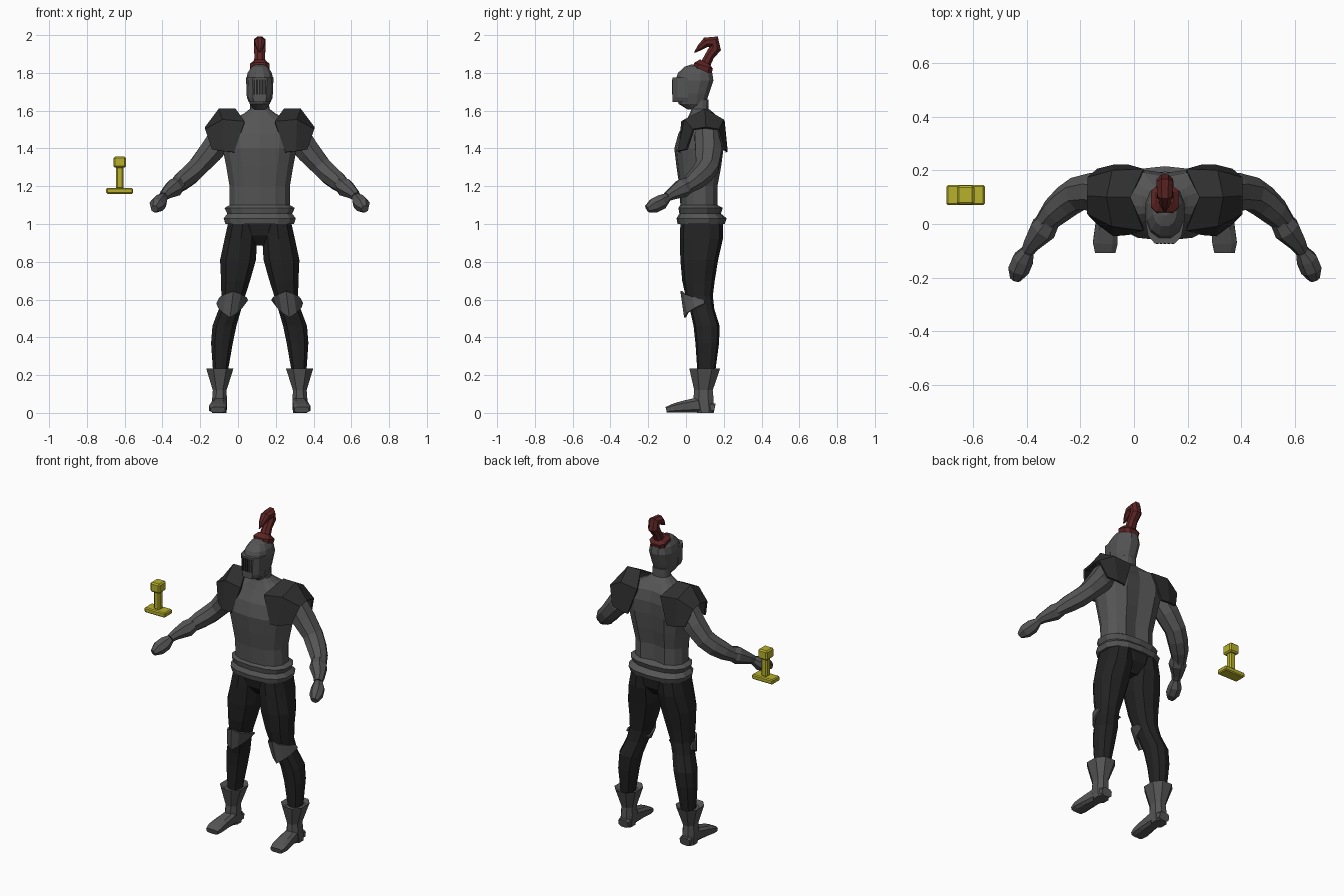
import bpy, bmesh, math
from mathutils import Vector

CX = 0.115  # body centre line


def material(name, color):
    m = bpy.data.materials.new(name)
    m.diffuse_color = (*color, 1)
    return m


STEEL = material("steel grey", (0.09, 0.09, 0.09))
DARK = material("dark plate", (0.028, 0.028, 0.028))
CLOTH = material("black cloth", (0.016, 0.016, 0.016))
RED = material("plume red", (0.11, 0.018, 0.018))
GOLD = material("yellow gold", (0.48, 0.44, 0.025))


def make(name, verts, faces, mat, mirror=False, x=CX, thick=0):
    bm = bmesh.new()
    vs = [bm.verts.new(v) for v in verts]
    for f in faces:
        bm.faces.new([vs[i] for i in f])
    bmesh.ops.recalc_face_normals(bm, faces=bm.faces)
    me = bpy.data.meshes.new(name)
    bm.to_mesh(me)
    bm.free()
    me.materials.append(mat)
    ob = bpy.data.objects.new(name, me)
    ob.location.x = x
    bpy.context.collection.objects.link(ob)
    if thick:
        s = ob.modifiers.new("thickness", 'SOLIDIFY')
        s.thickness = thick
        s.offset = 0
    if mirror:
        m = ob.modifiers.new("mirror", 'MIRROR')
        m.use_mirror_merge = False
    return ob


def unit_ring(n, e):
    pts = []
    for i in range(n):
        a = 2 * math.pi * (i + 0.5) / n
        c, s = math.cos(a), math.sin(a)
        pts.append((math.copysign(abs(c) ** e, c), math.copysign(abs(s) ** e, s)))
    return pts


def skin(rings, closed=True):
    """Verts and faces joining rings of equal length, ends capped."""
    n = len(rings[0])
    verts = [p for r in rings for p in r]
    faces = []
    for k in range(len(rings) - 1):
        for i in range(n if closed else n - 1):
            j = (i + 1) % n
            faces.append((k * n + i, k * n + j, k * n + n + j, k * n + n + i))
    if closed:
        faces += [tuple(range(n)), tuple(range(len(verts) - n, len(verts)))]
    return verts, faces


def loft(name, rows, mat, n=10, e=0.85, mirror=False):
    """Horizontal rings: (z, centre x, half width, front y, back y)."""
    rings = [[(cx + rx * u, (yf + yb) / 2 + (yb - yf) / 2 * v, z)
              for u, v in unit_ring(n, e)] for z, cx, rx, yf, yb in rows]
    return make(name, *skin(rings), mat, mirror)


def tube(name, rows, mat, ref, n=8, e=1, mirror=False):
    """Rings square to a path: (x, y, z, radius along ref, other radius)."""
    p = [Vector(r[:3]) for r in rows]
    rings = []
    for i, r in enumerate(rows):
        t = (p[min(i + 1, len(p) - 1)] - p[max(i - 1, 0)]).normalized()
        u = Vector(ref)
        u = (u - t * u.dot(t)).normalized()
        w = t.cross(u)
        rings.append([p[i] + u * a * r[3] + w * b * r[4] for a, b in unit_ring(n, e)])
    return make(name, *skin(rings), mat, mirror)


def box(name, x, y, z, mat, ox=0, bevel=0):
    ob = make(name, *skin([[(x[0], y[0], k), (x[1], y[0], k), (x[1], y[1], k), (x[0], y[1], k)]
                           for k in z]), mat, x=ox)
    if bevel:
        b = ob.modifiers.new("bevel", 'BEVEL')
        b.width = bevel
        b.segments = 1
    return ob


# Torso with belt folds, skirt hem and neck
torso = loft("torso", [
    (1.00, 0, .185, -.045, .205), (1.03, 0, .195, -.05, .215), (1.055, 0, .175, -.035, .185),
    (1.085, 0, .19, -.04, .195), (1.10, 0, .163, -.03, .175), (1.20, 0, .163, -.035, .175),
    (1.30, 0, .18, -.05, .195), (1.40, 0, .2, -.062, .21), (1.48, 0, .205, -.04, .215),
    (1.545, 0, .16, .0, .2), (1.585, 0, .085, .02, .15), (1.61, 0, .052, .03, .12),
    (1.66, 0, .05, .03, .12)], STEEL, n=14, e=0.8)
# Spine groove
for v in torso.data.vertices:
    if abs(v.co.x) < 0.01 and v.co.y > 0.1 and 1.1 < v.co.z < 1.56:
        v.co.y -= 0.025

# Helmet
loft("helmet", [
    (1.605, 0, .03, .01, .09), (1.635, 0, .055, -.04, .105), (1.69, 0, .069, -.06, .125),
    (1.76, 0, .075, -.06, .148), (1.80, 0, .066, -.045, .142), (1.832, 0, .045, -.01, .115),
    (1.845, 0, .018, .03, .08)], STEEL, n=12)


# Visor: faceted plate with slits
def visor_ring(z, k):
    half = [(.072 * k, .01), (.062 * k, -.045), (.038 * k, -.072)]
    return [(a, b, z) for a, b in half] + [(-a, b, z) for a, b in reversed(half)]


make("visor", *skin([visor_ring(1.645, .8), visor_ring(1.67, .95), visor_ring(1.775, 1)]), STEEL)
for i in range(-2, 3):
    x = i * 0.0145
    box("visor_slit", (x - .0045, x + .0045), (-.075, -.07), (1.685, 1.765), CLOTH, CX)

# Plume and its base
tube("plume_base", [(0, .085, 1.80, .05, .052), (0, .093, 1.838, .055, .054),
                    (0, .103, 1.855, .034, .034)], RED, (1, 0, 0), n=8, e=.6)
tube("plume", [(0, .095, 1.83, .034, .03), (0, .125, 1.89, .03, .027), (0, .155, 1.93, .033, .034),
               (0, .15, 1.965, .034, .036), (0, .105, 1.962, .03, .028), (0, .075, 1.935, .02, .018),
               (0, .045, 1.908, .003, .003)], RED, (1, 0, 0), n=8)

# Pauldrons: open shells over the shoulders
shell = [
    [(.135, -.035, 1.38), (.08, -.02, 1.54), (.128, .1, 1.605), (.08, .2, 1.54), (.135, .215, 1.38)],
    [(.19, -.04, 1.385), (.195, -.005, 1.55), (.215, .1, 1.605), (.195, .195, 1.55), (.19, .215, 1.385)],
    [(.25, .005, 1.395), (.285, .04, 1.5), (.285, .105, 1.51), (.285, .17, 1.5), (.25, .2, 1.395)]]
make("pauldron", *skin(shell, closed=False), DARK, mirror=True, thick=.012)

# Arms, gauntlets and fists
REF = (1, 0, 1)
tube("arm", [(.15, .105, 1.5, .05, .06), (.2, .115, 1.46, .075, .075), (.26, .12, 1.38, .068, .075),
             (.325, .112, 1.305, .057, .066), (.365, .085, 1.265, .057, .062),
             (.41, .045, 1.228, .052, .055), (.46, -.01, 1.185, .036, .036)], STEEL, REF, mirror=True)
tube("gauntlet_cuff", [(.43, .015, 1.21, .04, .042), (.455, -.02, 1.19, .05, .054),
                       (.497, -.075, 1.16, .032, .034), (.51, -.1, 1.145, .025, .026)],
     STEEL, REF, n=7, mirror=True)
tube("fist", [(.51, -.1, 1.142, .024, .026), (.528, -.13, 1.118, .042, .04),
              (.545, -.17, 1.098, .042, .04), (.557, -.205, 1.08, .02, .022)],
     STEEL, REF, n=7, mirror=True)

# Hips and legs
loft("hips", [(.885, 0, .05, .03, .14), (.94, 0, .13, -.015, .185), (1.02, 0, .172, -.03, .195)],
     CLOTH, n=12)
loft("leg", [
    (1.0, .09, .082, -.03, .195), (.92, .1, .09, -.032, .195), (.81, .115, .099, -.03, .17),
    (.70, .128, .08, -.02, .152), (.62, .14, .066, -.003, .142), (.55, .157, .062, .02, .15),
    (.46, .187, .066, .04, .178), (.37, .2, .06, .05, .175), (.22, .208, .041, .06, .155)],
    CLOTH, n=10, mirror=True)

# Knee guards: plates that taper to a point at the sides
top, bottom = [], []
for i in range(7):
    t = i / 3 - 1
    a = t * math.pi / 2
    s, c = math.sin(a), math.cos(a)
    top.append((.14 + .075 * s, .095 - .12 * c, .645 - .045 * abs(t)))
    bottom.append((.157 + .068 * s, .1 - .105 * c, .505 + .075 * abs(t)))
make("knee_guard", *skin([top, bottom], closed=False), STEEL, mirror=True, thick=.01)

# Boots: flared cuff, ankle and foot
loft("boot_cuff", [
    (.0, .214, .04, .055, .15), (.07, .213, .042, .035, .15), (.12, .212, .039, .04, .145),
    (.235, .211, .077, .012, .186), (.215, .211, .05, .04, .165)], STEEL, n=8, mirror=True)
tube("foot", [(.212, .152, .025, .035, .025), (.212, .06, .042, .04, .042),
              (.218, -.02, .032, .045, .032), (.222, -.07, .024, .048, .024),
              (.222, -.105, .016, .04, .016)], STEEL, (1, 0, 0), n=8, e=.6, mirror=True)

# Floating hilt: guard, grip and pommel
box("hilt_guard", (-.698, -.555), (.07, .145), (1.16, 1.19), GOLD, bevel=.006)
box("hilt_grip", (-.646, -.606), (.088, .128), (1.185, 1.305), GOLD, bevel=.008)
box("hilt_pommel", (-.659, -.594), (.072, .143), (1.298, 1.357), GOLD, bevel=.008)
